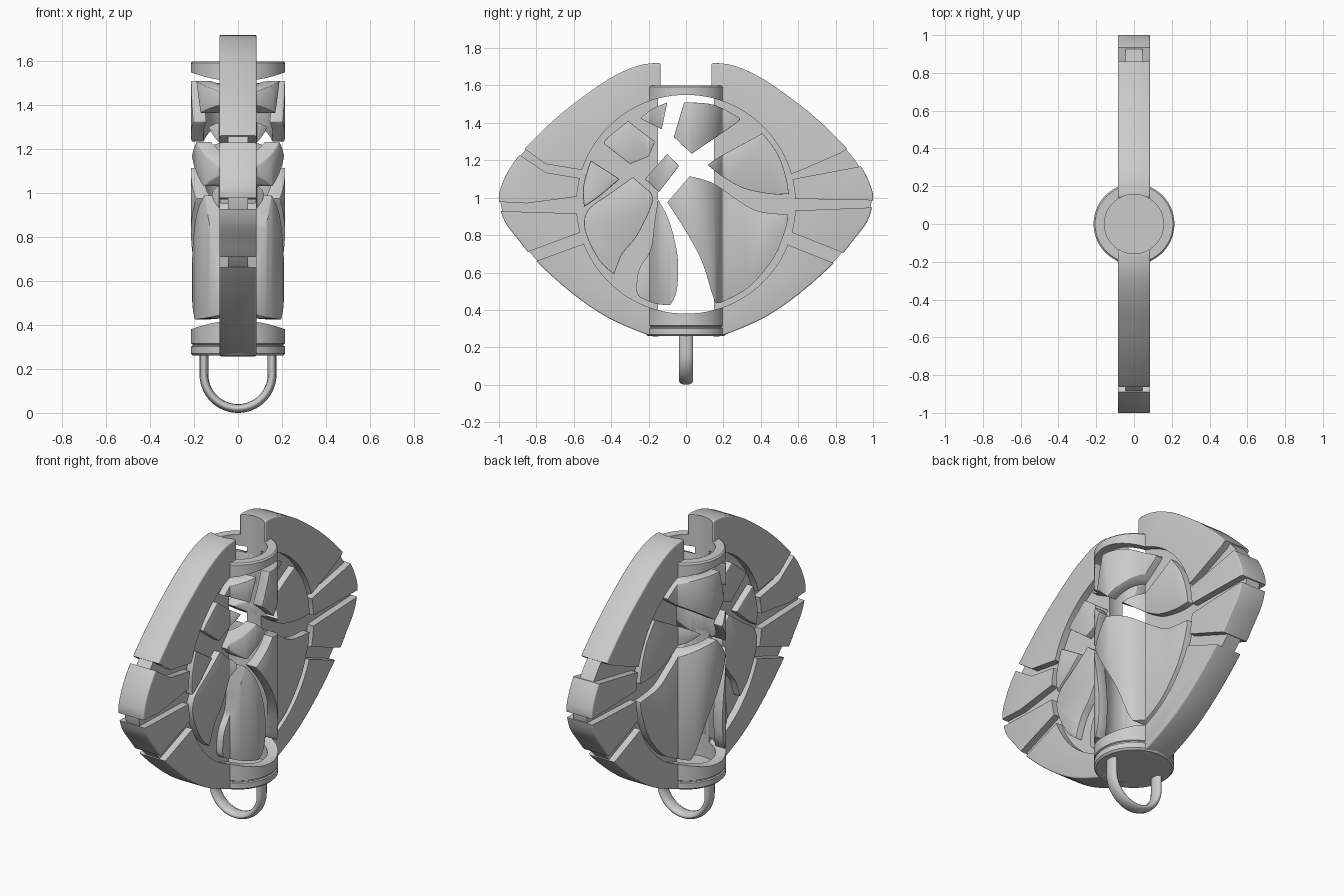
import bpy, bmesh, math
from mathutils import Vector

if "Cube" in bpy.data.objects:
    bpy.data.objects.remove(bpy.data.objects["Cube"])

MID, HOLE, OUTER, INNER = 0.965, 0.585, 0.214, 0.157
HALF, WEB = 0.085, 0.045

grey = bpy.data.materials.new("stone grey")
grey.use_nodes = True
grey.diffuse_color = (0.6, 0.6, 0.6, 1)
grey.node_tree.nodes["Principled BSDF"].inputs["Base Color"].default_value = (0.6, 0.6, 0.6, 1)


def add(name, bm):
    bmesh.ops.recalc_face_normals(bm, faces=bm.faces)
    me = bpy.data.meshes.new(name)
    bm.to_mesh(me)
    bm.free()
    ob = bpy.data.objects.new(name, me)
    bpy.context.collection.objects.link(ob)
    return ob


def smooth(pts, steps=4, corner=38):
    """Round a closed outline, keeping its sharp corners."""
    p = [Vector(q) for q in pts]
    n = len(p)

    def sharp(i):
        a, b = p[i % n] - p[i - 1 if i < n else (i - 1) % n], p[(i + 1) % n] - p[i % n]
        return math.degrees(a.angle(b)) > corner
    out = []
    for i in range(n):
        b, c = p[i], p[(i + 1) % n]
        a = b if sharp(i) else p[i - 1]
        d = c if sharp((i + 1) % n) else p[(i + 2) % n]
        for k in range(steps):
            t = k / steps
            out.append(b + 0.5 * t * ((c - a) + t * ((2 * a - 5 * b + 4 * c - d)
                       + t * (3 * b - a - 3 * c + d))))
    return out


def prism(name, pts, half):
    """Extrude a side outline (y, z) across the thickness."""
    bm = bmesh.new()
    face = bm.faces.new([bm.verts.new((-half, y, z)) for y, z in pts])
    new = bmesh.ops.extrude_face_region(bm, geom=[face])["geom"]
    bmesh.ops.translate(bm, vec=(2 * half, 0, 0),
                        verts=[v for v in new if isinstance(v, bmesh.types.BMVert)])
    return add(name, bm)


def lathe(name, profile, steps=80):
    """Spin a closed (radius, z) profile around the upright axis."""
    bm = bmesh.new()
    vs = [bm.verts.new((r, 0, z)) for r, z in profile]
    es = [bm.edges.new((vs[i - 1], vs[i])) for i in range(len(vs))]
    bmesh.ops.spin(bm, geom=vs + es, cent=(0, 0, 0), axis=(0, 0, 1),
                   angle=math.tau, steps=steps, use_duplicate=False)
    bmesh.ops.remove_doubles(bm, verts=bm.verts, dist=0.0001)
    bmesh.ops.dissolve_degenerate(bm, edges=bm.edges, dist=0.0001)
    loose = [e for e in bm.edges if not e.link_faces]
    bmesh.ops.delete(bm, geom=loose, context='EDGES')
    return add(name, bm)


def cylinder(name, r, z0, z1):
    bm = bmesh.new()
    bmesh.ops.create_cone(bm, cap_ends=True, segments=80, radius1=r, radius2=r, depth=z1 - z0)
    bmesh.ops.translate(bm, vec=(0, 0, (z0 + z1) / 2), verts=bm.verts)
    return add(name, bm)


def boolean(ob, op, other):
    m = ob.modifiers.new(op, 'BOOLEAN')
    m.operation, m.object, m.solver = op, other, 'EXACT'


def bevel(ob, width, segments=2):
    m = ob.modifiers.new("bevel", 'BEVEL')
    m.width, m.segments = width, segments
    m.limit_method, m.angle_limit = 'ANGLE', math.radians(40)


def bake(ob, merge=0.0):
    bpy.context.view_layer.update()
    deps = bpy.context.evaluated_depsgraph_get()
    me = bpy.data.meshes.new_from_object(ob.evaluated_get(deps))
    ob.modifiers.clear()
    ob.data = me
    if merge:
        bm = bmesh.new()
        bm.from_mesh(me)
        bmesh.ops.remove_doubles(bm, verts=bm.verts, dist=merge)
        bm.to_mesh(me)
        bm.free()


def finish(ob):
    bake(ob)
    ob.data.materials.clear()
    ob.data.materials.append(grey)
    ob.data.shade_smooth()
    ob.data.set_sharp_from_angle(angle=math.radians(35))


# Helper solids, removed at the end
bore = cylinder("bore_helper", INNER, -0.2, 2.2)
opening = prism("opening_helper", [(HOLE * math.cos(i * math.tau / 96),
                MID + HOLE * math.sin(i * math.tau / 96)) for i in range(96)], 0.4)
body = prism("body_helper", [(-1.2, 0.1), (1.2, 0.1), (1.2, 1.9), (-1.2, 1.9)], HALF)
drum = cylinder("drum_helper", OUTER, 0.2, 1.7)
boolean(body, 'UNION', drum)
boolean(body, 'DIFFERENCE', bore)
bake(body)
helpers = [bore, opening, body, drum]

# Wings: a thin web with a thicker, grooved rim on each side
outline = smooth([(0.135, 1.71), (0.155, 1.72), (0.26, 1.705), (0.395, 1.645), (0.53, 1.555),
                  (0.69, 1.43), (0.85, 1.275), (0.94, 1.16), (0.99, 1.055), (1.0, 0.98),
                  (0.97, 0.875), (0.9, 0.78), (0.8, 0.66), (0.61, 0.49), (0.42, 0.36),
                  (0.2, 0.265), (0.135, 0.262)])
grooves = {
    "front": [[(-0.93, 1.31), (-0.75, 1.18), (-0.54, 1.145), (-0.54, 1.1), (-0.75, 1.135), (-0.95, 1.27)],
              [(-1.05, 0.98), (-0.85, 0.97), (-0.55, 1.01), (-0.55, 0.915), (-1.05, 0.93)],
              [(-0.9, 0.69), (-0.55, 0.82), (-0.53, 0.76), (-0.86, 0.64)]],
    "back": [[(0.9, 1.29), (0.83, 1.24), (0.6, 1.14), (0.54, 1.12), (0.54, 1.09), (0.6, 1.105), (1.0, 1.18)],
             [(1.05, 0.985), (0.55, 0.995), (0.55, 0.93), (1.05, 0.95)],
             [(0.88, 0.69), (0.55, 0.82), (0.53, 0.755), (0.84, 0.63)]]}
for side, s in (("front", -1), ("back", 1)):
    web = prism(side + "_web", [(s * y * 0.992, MID + (z - MID) * 0.992) for y, z in outline], WEB)
    boolean(web, 'DIFFERENCE', bore)
    finish(web)
    rim = prism(side + "_rim", [(s * y, z) for y, z in outline], HALF)
    bevel(rim, 0.016, 3)
    bake(rim)
    boolean(rim, 'DIFFERENCE', bore)
    boolean(rim, 'DIFFERENCE', opening)
    for pts in grooves[side]:
        cut = prism("groove_helper", pts, 0.3)
        helpers.append(cut)
        boolean(rim, 'DIFFERENCE', cut)
    finish(rim)

# Broken plates inside the opening, wrapping onto the central drum
plates = {
    "back_lower_plate": [(0.02, 1.115), (-0.1, 0.975), (0, 0.82), (0.085, 0.66), (0.14, 0.485),
                         (0.16, 0.435), (0.21, 0.45), (0.34, 0.525), (0.47, 0.68), (0.535, 0.84),
                         (0.545, 0.91), (0.38, 0.93), (0.26, 1.0), (0.14, 1.08)],
    "back_upper_plate": [(0.115, 1.175), (0.19, 1.225), (0.41, 1.345), (0.49, 1.235), (0.535, 1.11),
                         (0.55, 1.02), (0.45, 1.02), (0.31, 1.05), (0.2, 1.11)],
    "top_back_plate": [(-0.01, 1.51), (0.12, 1.503), (0.2, 1.475), (0.28, 1.43), (0.27, 1.4),
                       (0.03, 1.235), (-0.065, 1.325)],
    "top_front_shard": [(-0.1, 1.51), (-0.18, 1.475), (-0.245, 1.425), (-0.13, 1.365)],
    "front_square_plate": [(-0.31, 1.41), (-0.165, 1.3), (-0.2, 1.22), (-0.3, 1.18),
                           (-0.44, 1.29), (-0.42, 1.32)],
    "front_small_shard": [(-0.1, 1.235), (-0.037, 1.17), (-0.145, 1.03), (-0.22, 1.1)],
    "front_small_leaf": [(-0.51, 1.2), (-0.355, 1.1), (-0.46, 1.01), (-0.545, 0.95), (-0.55, 1.06)],
    "front_large_leaf": [(-0.545, 0.875), (-0.51, 0.95), (-0.41, 1.02), (-0.285, 1.11), (-0.19, 1.03),
                         (-0.18, 0.97), (-0.26, 0.8), (-0.34, 0.7), (-0.385, 0.59), (-0.46, 0.66),
                         (-0.525, 0.78)],
    "front_lower_plate": [(-0.15, 0.99), (-0.1, 0.9), (-0.06, 0.77), (-0.042, 0.64), (-0.05, 0.5),
                          (-0.085, 0.425), (-0.17, 0.435), (-0.25, 0.47), (-0.265, 0.51),
                          (-0.25, 0.62), (-0.19, 0.72), (-0.17, 0.86)]}
for name, pts in plates.items():
    plate = prism(name, smooth(pts), 0.3)
    boolean(plate, 'INTERSECT', body)
    bake(plate, 0.003)
    bevel(plate, 0.008)
    finish(plate)

# Drum ends: a closed cup below and an open collar above
cup = lathe("bottom_cup", [(0, 0.26), (0.204, 0.26), (0.214, 0.27), (0.214, 0.302), (0.207, 0.306),
                           (0.207, 0.312), (0.214, 0.316), (0.214, 0.45), (INNER, 0.45),
                           (INNER, 0.3), (0, 0.3)])
collar = lathe("top_collar", [(INNER, 1.45), (OUTER, 1.45), (OUTER, 1.592), (0.206, 1.6), (INNER, 1.6)])
for ob in (cup, collar):
    boolean(ob, 'DIFFERENCE', opening)
    finish(ob)

# Hanging loop under the cup
path = [(0.155, 0.28)] + [(0.155 * math.cos(a), 0.175 - 0.155 * math.sin(a))
                          for a in (math.pi * i / 32 for i in range(33))] + [(-0.155, 0.28)]
curve = bpy.data.curves.new("loop_path", 'CURVE')
curve.dimensions, curve.bevel_depth, curve.bevel_resolution = '3D', 0.02, 4
spline = curve.splines.new('POLY')
spline.points.add(len(path) - 1)
for point, (x, z) in zip(spline.points, path):
    point.co = (x, 0, z, 1)
source = bpy.data.objects.new("loop_helper", curve)
bpy.context.collection.objects.link(source)
helpers.append(source)
bpy.context.view_layer.update()
mesh = bpy.data.meshes.new_from_object(source.evaluated_get(bpy.context.evaluated_depsgraph_get()))
loop = bpy.data.objects.new("hanging_loop", mesh)
bpy.context.collection.objects.link(loop)
loop.scale.y = 1.9
finish(loop)

for ob in helpers:
    bpy.data.objects.remove(ob)
